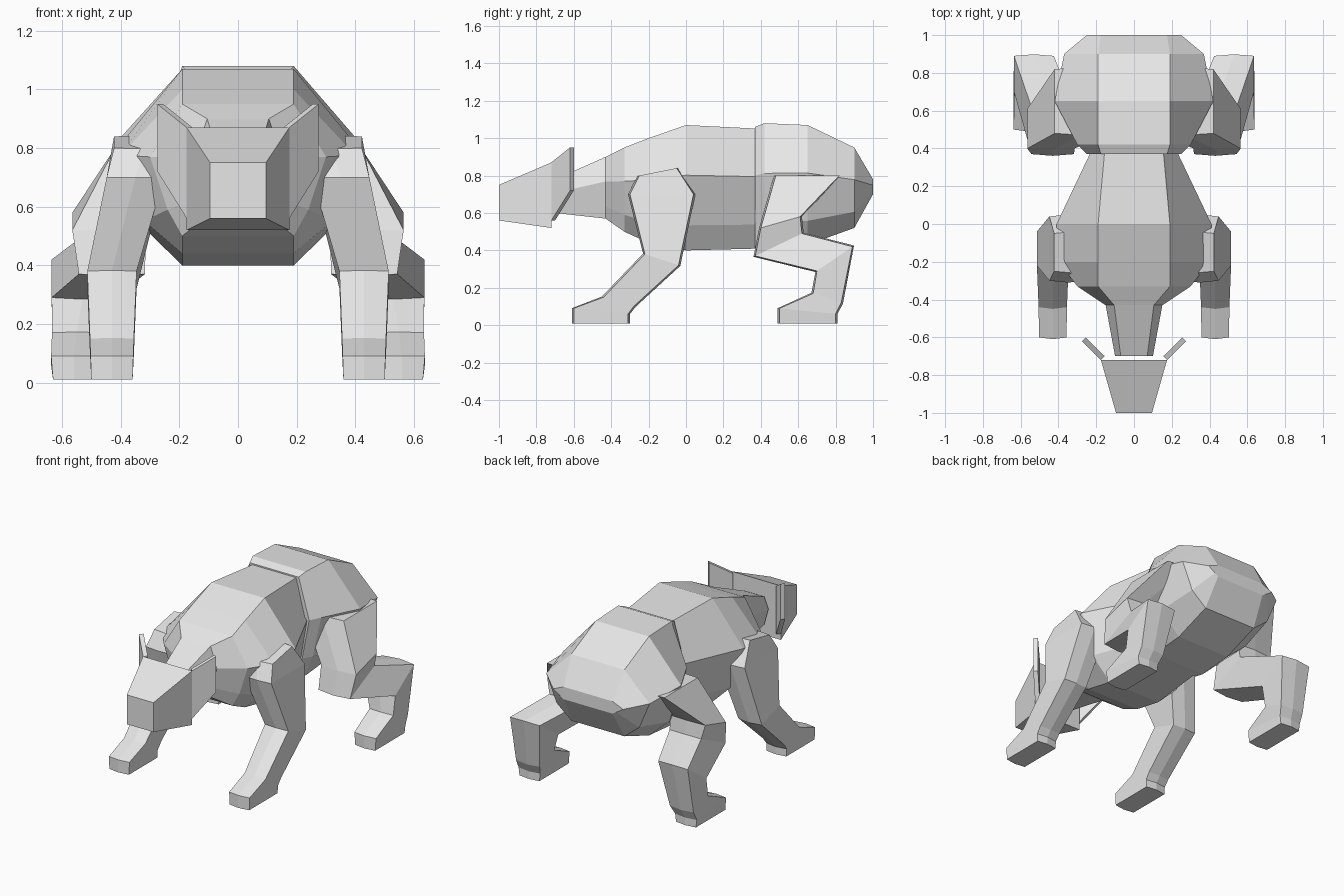
import bpy
import bmesh
from mathutils import Vector

cube = bpy.data.objects.get("Cube")
if cube:
    bpy.data.objects.remove(cube, do_unlink=True)

# Single plain grey
grey = bpy.data.materials.new("plain_grey")
grey.use_nodes = True
colour = (0.8, 0.8, 0.8, 1)
grey.diffuse_color = colour
grey.node_tree.nodes["Principled BSDF"].inputs["Base Color"].default_value = colour


def loft(name, rings, mirror=False):
    """Skin a list of equal point rings, cap both ends, optionally mirror."""
    bm = bmesh.new()
    loops = [[bm.verts.new(point) for point in ring] for ring in rings]
    for ring, following in zip(loops, loops[1:]):
        for i in range(len(ring)):
            bm.faces.new((ring[i - 1], ring[i], following[i], following[i - 1]))
    bm.faces.new(loops[0])
    bm.faces.new(loops[-1])
    bmesh.ops.recalc_face_normals(bm, faces=bm.faces)
    mesh = bpy.data.meshes.new(name)
    bm.to_mesh(mesh)
    bm.free()
    mesh.materials.append(grey)
    obj = bpy.data.objects.new(name, mesh)
    bpy.context.collection.objects.link(obj)
    if mirror:
        obj.modifiers.new("mirror", "MIRROR").use_mirror_merge = False


def symmetric(y, half):
    """Close a right-hand outline of (x, z) points across the middle plane."""
    right = [(x, y, z) for x, z in half]
    left = [(-x, y, z) for x, z in reversed(half)]
    return right + left


def body(y, width, top, bottom):
    """Eight-sided trunk section: flat spine, sloped flank, tucked flat belly."""
    height = top - bottom
    spine = min(width * 0.7, 0.19)
    return symmetric(y, [
        (spine, top),
        (width, bottom + height * 0.6),
        (width * 0.8, bottom + height * 0.2),
        (spine, bottom),
    ])


def joint(x, front, back, flare):
    """Six-sided leg section, wider with height, ridged at front and back."""
    front, back = Vector((x, *front)), Vector((x, *back))
    side = Vector((0.07 + flare * (front.z + back.z) / 4, 0, 0))
    ridge = (front - back).normalized() * 0.01
    return [front - side, front + ridge, front + side,
            back + side, back - ridge, back - side]


def foot(x, toe, heel, flare):
    """Low flat paw: a wedge-shaped upper section over a level sole."""
    ground = 0.01
    return [joint(x, (toe, 0.09), (heel, 0.06), flare),
            joint(x, (toe, ground), (heel, ground), flare)]


# Neck, shoulders and waist
loft("chest_and_neck", [
    body(y=-0.7, width=0.1, top=0.78, bottom=0.6),
    body(y=-0.43, width=0.15, top=0.9, bottom=0.57),
    body(y=-0.33, width=0.3, top=0.95, bottom=0.5),
    body(y=-0.2, width=0.4, top=1, bottom=0.44),
    body(y=0, width=0.41, top=1.07, bottom=0.4),
    body(y=0.4, width=0.22, top=1.05, bottom=0.41),
])

# Hips overlap the waist and round off at the rump
loft("hips", [
    body(y=0.37, width=0.25, top=1.06, bottom=0.41),
    body(y=0.42, width=0.3, top=1.08, bottom=0.41),
    body(y=0.65, width=0.42, top=1.07, bottom=0.43),
    body(y=0.9, width=0.37, top=0.95, bottom=0.52),
    body(y=1, width=0.25, top=0.78, bottom=0.7),
])

# Front legs: shoulder, upper arm, elbow, ankle, paw
slim = 0.08
loft("front_legs", [
    joint(0.32, front=(-0.25, 0.8), back=(-0.05, 0.84), flare=slim),
    joint(0.35, front=(-0.3, 0.7), back=(0.04, 0.7), flare=slim),
    joint(0.43, front=(-0.22, 0.38), back=(-0.04, 0.32), flare=slim),
    joint(0.43, front=(-0.44, 0.15), back=(-0.28, 0.1), flare=slim),
    *foot(0.43, toe=-0.6, heel=-0.31, flare=slim),
], mirror=True)

# Hind legs: hip, knee, underside of knee, hock, ankle, paw
broad = 0.2
loft("hind_legs", [
    joint(0.27, front=(0.48, 0.8), back=(0.82, 0.8), flare=broad),
    joint(0.44, front=(0.4, 0.52), back=(0.61, 0.58), flare=broad),
    joint(0.43, front=(0.37, 0.37), back=(0.62, 0.49), flare=broad),
    joint(0.53, front=(0.7, 0.29), back=(0.89, 0.42), flare=broad),
    joint(0.55, front=(0.68, 0.17), back=(0.83, 0.12), flare=broad),
    *foot(0.56, toe=0.5, heel=0.8, flare=broad),
], mirror=True)

# Block head tapering to a flat square muzzle
head_back, head_half, head_top, head_base = -0.72, 0.175, 0.87, 0.52
muzzle = 0.095
loft("head", [
    symmetric(-1, [(muzzle, 0.75), (muzzle, 0.56)]),
    symmetric(head_back, [(head_half, head_top), (head_half, head_base)]),
])

# Thin ear plates flaring from the rear edges of the head
upper_root = Vector((head_half, head_back, head_top))
lower_root = Vector((head_half, head_back, head_base))
flared = Vector((0.1, 0.1, 0))
rise = Vector((0, 0, 0.08))
ear = [upper_root, upper_root + flared + rise,
       lower_root + flared + rise * 2.5, lower_root + rise / 2]
inward = Vector((-0.02, 0.02, 0))
loft("ears", [ear, [point + inward for point in ear]], mirror=True)
